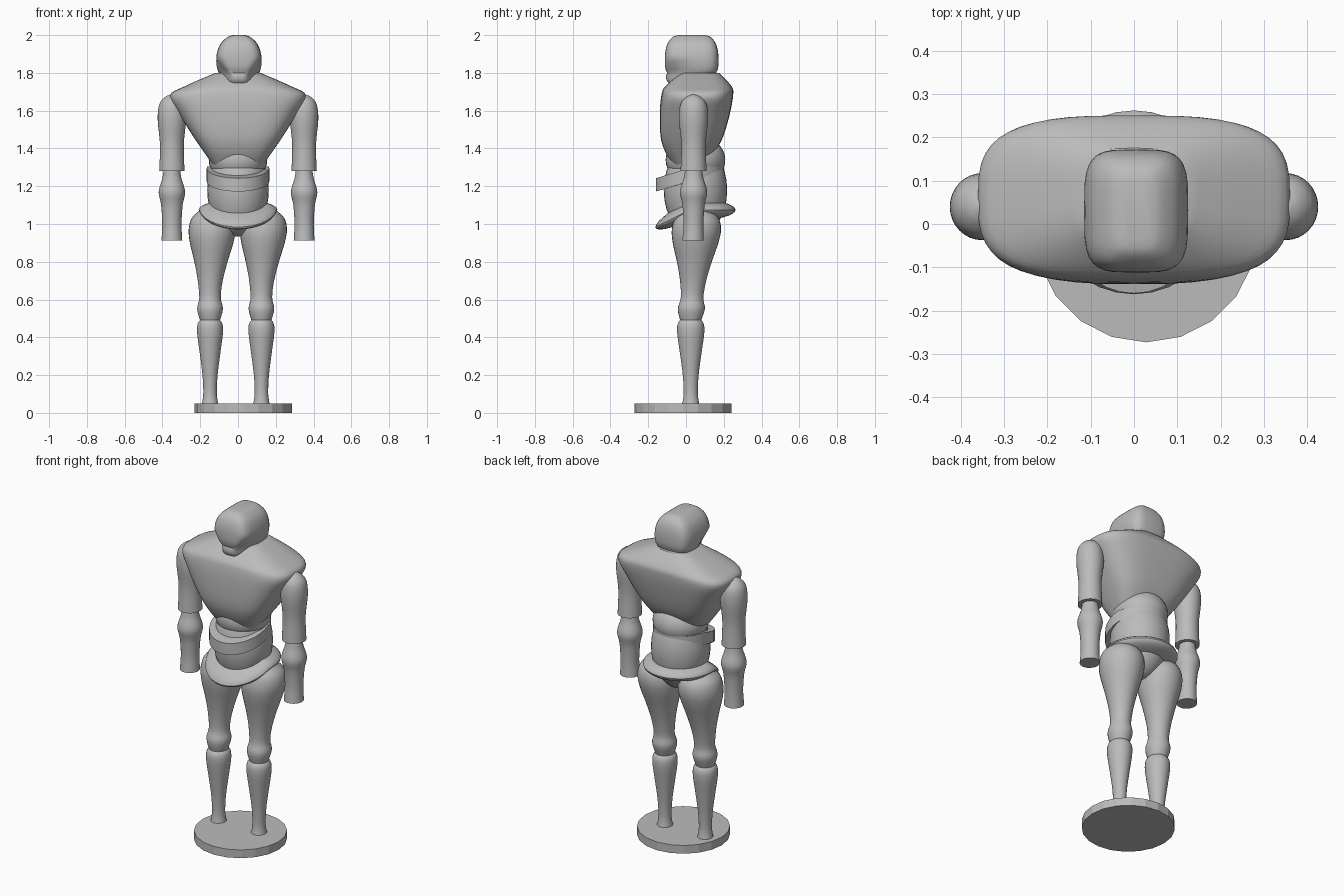
import bpy
import bmesh
import math

if "Cube" in bpy.data.objects:
    bpy.data.objects.remove(bpy.data.objects["Cube"], do_unlink=True)

# One plain grey for the whole figure
brightness = 0.5
grey_colour = (brightness, brightness, brightness, 1)
grey = bpy.data.materials.new("plain_grey")
grey.diffuse_color = grey_colour
grey.use_nodes = True
grey.node_tree.nodes["Principled BSDF"].inputs["Base Color"].default_value = grey_colour


def clamp(value):
    return max(0, min(1, value))


def smooth_rows(rows, steps):
    """Catmull-Rom interpolation between the given sections."""
    padded = [rows[0], *rows, rows[-1]]
    result = []
    for before, start, end, after in zip(padded, padded[1:], padded[2:], padded[3:]):
        for step in range(steps):
            t = step / steps
            section = []
            for p, q, r, s in zip(before, start, end, after):
                cubic = 3 * (q - r) + s - p
                square = 2 * p - 5 * q + 4 * r - s
                section.append(q + t * (r - p + t * (square + t * cubic)) / 2)
            result.append(section)
    result.append(rows[-1])
    return result


def signed_power(value, exponent):
    return math.copysign(abs(value) ** exponent, value)


def loft(name, rows, warp, power=2, steps=4, segments=32):
    """Skin superellipse sections (height, half width, half depth), each point placed by warp."""
    bm = bmesh.new()
    rings = []
    for z, half_width, half_depth in smooth_rows(rows, steps):
        ring = []
        for index in range(segments):
            angle = math.tau * index / segments
            x = half_width * signed_power(math.cos(angle), 2 / power)
            y = half_depth * signed_power(math.sin(angle), 2 / power)
            ring.append(bm.verts.new(warp(x, y, z)))
        rings.append(ring)
    for lower, upper in zip(rings, rings[1:]):
        for index in range(segments):
            following = (index + 1) % segments
            bm.faces.new((lower[index], lower[following], upper[following], upper[index]))
    bm.faces.new(rings[0])
    bm.faces.new(rings[-1])
    bmesh.ops.recalc_face_normals(bm, faces=bm.faces)
    mesh = bpy.data.meshes.new(name)
    bm.to_mesh(mesh)
    bm.free()
    mesh.materials.append(grey)
    part = bpy.data.objects.new(name, mesh)
    bpy.context.collection.objects.link(part)
    bpy.ops.object.select_all(action="DESELECT")
    part.select_set(True)
    bpy.context.view_layer.objects.active = part
    bpy.ops.object.shade_smooth_by_angle(angle=math.radians(40))


def rounded(name, height, half_width, half_depth, half_height, warp):
    """Ellipsoid made from sections spaced evenly by angle."""
    count = 16
    rows = []
    for index in range(1, count):
        angle = math.pi * (index / count - 0.5)
        spread = math.cos(angle)
        rows.append((height + half_height * math.sin(angle), half_width * spread, half_depth * spread))
    loft(name, rows, warp, steps=1)


# Placement rules: where each section of a part sits and how it bends
def torso_place(x, y, z):
    return x, y + 0.05, z


def chest_place(x, y, z):
    return x, y + 0.01 + 0.13 * (z - 1.3), z


def head_place(x, y, z):
    chin = clamp((1.88 - z) / 0.1) * clamp(-y / 0.1)
    forward = 0.07 * clamp((1.8 - z) / 0.05)
    return x * (1 - 0.45 * chin) + 0.005, y + 0.03 - forward, z


def band_place(x, y, z):
    return x, y + 0.02, z - 0.3 * max(0, 0.03 - y)


def belt_place(x, y, z):
    return x, y + 0.05, z - 0.5 * max(0, -0.03 - y)


# Round stand, set a little off centre
bpy.ops.mesh.primitive_cylinder_add(vertices=20, radius=0.257, depth=0.05, location=(0.028, -0.016, 0.025))
stand = bpy.context.object
stand.name = "stand"
stand.data.materials.append(grey)

# Head: a rounded block whose face narrows to the chin
head_rows = [
    (1.745, 0.055, 0.05),
    (1.8, 0.108, 0.13),
    (1.88, 0.12, 0.142),
    (1.95, 0.1, 0.13),
    (1.99, 0.06, 0.1),
    (2, 0.03, 0.07),
]
loft("head", head_rows, head_place, power=4)

# Chest: broad shoulders narrowing to the ribs
chest_rows = [
    (1.31, 0.13, 0.08),
    (1.38, 0.18, 0.13),
    (1.46, 0.235, 0.165),
    (1.58, 0.31, 0.185),
    (1.68, 0.36, 0.19),
    (1.73, 0.28, 0.175),
    (1.8, 0.12, 0.1),
]
loft("chest", chest_rows, chest_place, power=3.2, segments=48)

# Torso core, with a waist band and hip belt that dip at the front
rounded("ribcage_ball", 1.34, 0.155, 0.158, 0.13, torso_place)
rounded("abdomen", 1.18, 0.163, 0.168, 0.25, torso_place)
rounded("hip_belt", 1.075, 0.208, 0.212, 0.055, belt_place)
loft("waist_band", [(1.235, 0.166, 0.18), (1.305, 0.166, 0.18)], band_place, steps=1)

# Limb profiles as (height, radius)
upper_arm = [(1.28, 0.067), (1.42, 0.063), (1.55, 0.075), (1.63, 0.068), (1.67, 0.04), (1.685, 0.01)]
forearm = [(0.912, 0.055), (1, 0.051), (1.1, 0.057), (1.17, 0.07), (1.24, 0.051), (1.29, 0.043)]
thigh = [(0.48, 0.05), (0.55, 0.068), (0.61, 0.057), (0.7, 0.066), (0.8, 0.088),
         (0.9, 0.115), (0.97, 0.124), (1.03, 0.11), (1.07, 0.07)]
calf = [(0.04, 0.045), (0.1, 0.036), (0.2, 0.04), (0.32, 0.055), (0.42, 0.068), (0.47, 0.066), (0.495, 0.05)]


def add_limb(name, profile, side, axis, depth_ratio, lean, hip_shift):
    """Turned limb beside the body; legs lean sideways and their hips sit further back."""
    def place(x, y, z):
        shift = lean * clamp((1 - z) * 3)
        back = hip_shift * clamp((z - 0.5) * 2)
        return x + side * axis + shift, y + 0.025 + back, z

    rows = [(z, radius, radius * depth_ratio) for z, radius in profile]
    loft(name, rows, place)


for label, side in (("left", 1), ("right", -1)):
    for part, profile in (("upper_arm", upper_arm), ("forearm", forearm)):
        add_limb(label + "_" + part, profile, side, 0.35, 1.03, 0, 0.015)
    for part, profile in (("thigh", thigh), ("calf", calf)):
        add_limb(label + "_" + part, profile, side, 0.136, 1.05, -0.012, 0.032)
